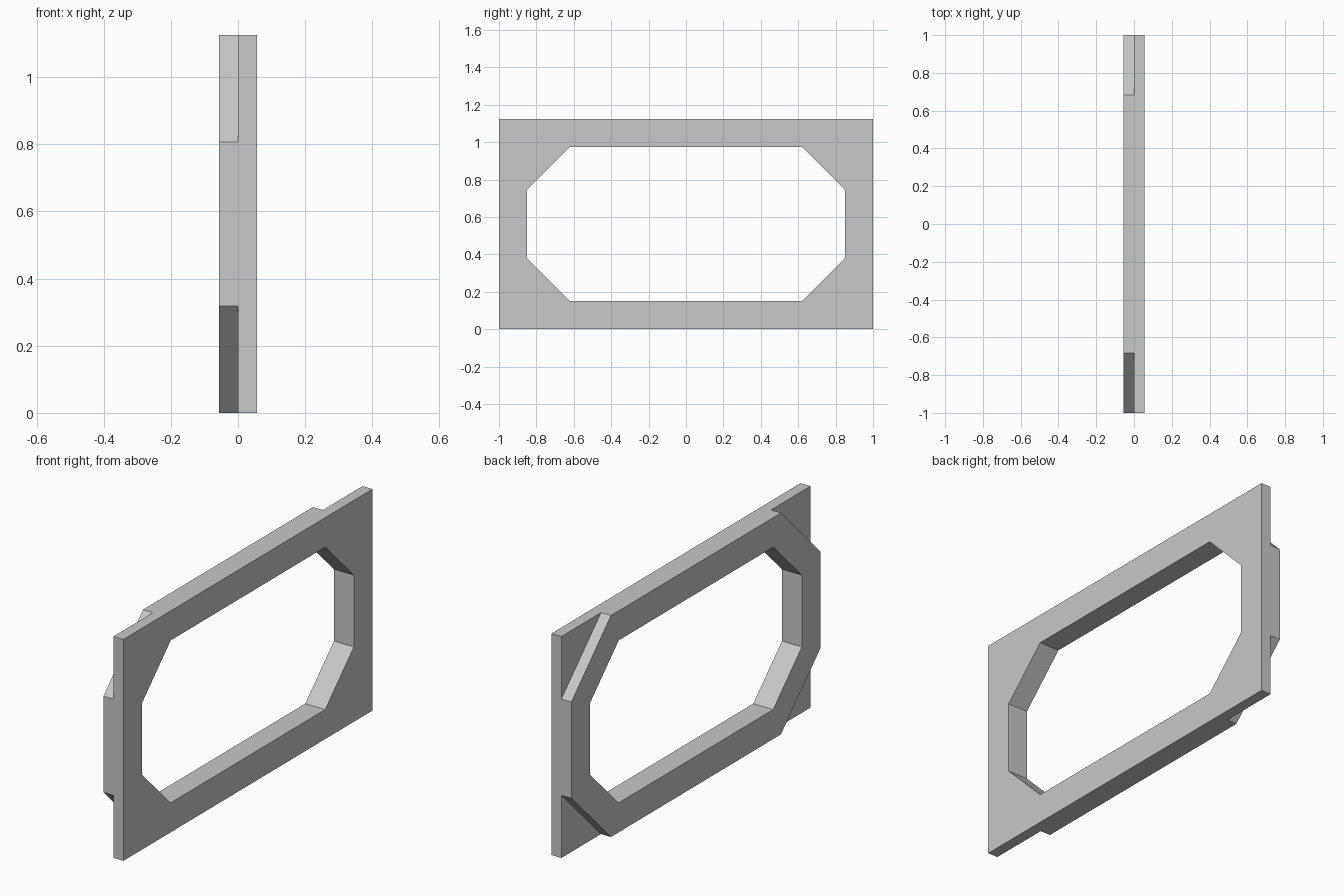
import bpy, bmesh, math

if "Cube" in bpy.data.objects:
    bpy.data.objects.remove(bpy.data.objects["Cube"], do_unlink=True)

HALF_W, HEIGHT, BOARD, DEPTH = 1.0, 1.125, 0.15, 0.056
GUSSET = 0.23                      # leg length of the corner gussets
IN_Y, IN_Z = HALF_W - BOARD, HEIGHT - BOARD

grey = bpy.data.materials.new("light grey")
grey.use_nodes = True
colour = (0.58, 0.58, 0.58, 1)
grey.diffuse_color = colour
grey.node_tree.nodes["Principled BSDF"].inputs["Base Color"].default_value = colour


def slab(name, outline, x0, x1):
    """Extrude a (y, z) outline along x."""
    bm = bmesh.new()
    face = bm.faces.new([bm.verts.new((x0, y, z)) for y, z in outline])
    top = bmesh.ops.extrude_face_region(bm, geom=[face])["geom"]
    bmesh.ops.translate(bm, vec=(x1 - x0, 0, 0),
                        verts=[v for v in top if isinstance(v, bmesh.types.BMVert)])
    bmesh.ops.recalc_face_normals(bm, faces=bm.faces[:])
    mesh = bpy.data.meshes.new(name)
    bm.to_mesh(mesh)
    bm.free()
    mesh.materials.append(grey)
    obj = bpy.data.objects.new(name, mesh)
    bpy.context.collection.objects.link(obj)
    return obj


# Outer layer: two upright stiles with flush corner gussets
lower = [(HALF_W, 0), (IN_Y, 0), (IN_Y, BOARD),
         (IN_Y - GUSSET, BOARD), (IN_Y, BOARD + GUSSET)]
upper = [(y, HEIGHT - z) for y, z in reversed(lower)]
for side, name in ((-1, "front_stile"), (1, "back_stile")):
    slab(name, [(side * y, z) for y, z in lower + upper], 0, DEPTH)

# Outer layer: rails fitted between the stiles
for z, name in ((0, "bottom_rail"), (IN_Z, "top_rail")):
    slab(name, [(-IN_Y, z), (IN_Y, z), (IN_Y, z + BOARD), (-IN_Y, z + BOARD)], 0, DEPTH)


def octagon(half_y, half_z, cut):
    """Chamfered rectangle around the frame centre."""
    quarter = [(half_y, half_z - cut), (half_y - cut, half_z)]
    points = quarter + [(-y, z) for y, z in reversed(quarter)]
    points += [(-y, -z) for y, z in points]
    return [(y, z + HEIGHT / 2) for y, z in points]


# Inner layer: ring of eight mitred boards
outer_cut = GUSSET + BOARD * (2 - 2 * math.tan(math.pi / 8)) / 2
inner = octagon(IN_Y, HEIGHT / 2 - BOARD, GUSSET)
outer = octagon(HALF_W, HEIGHT / 2, outer_cut)
for i in range(8):
    j = (i + 1) % 8
    slab(f"ring_board_{i + 1}", [inner[i], outer[i], outer[j], inner[j]], -DEPTH, 0)
